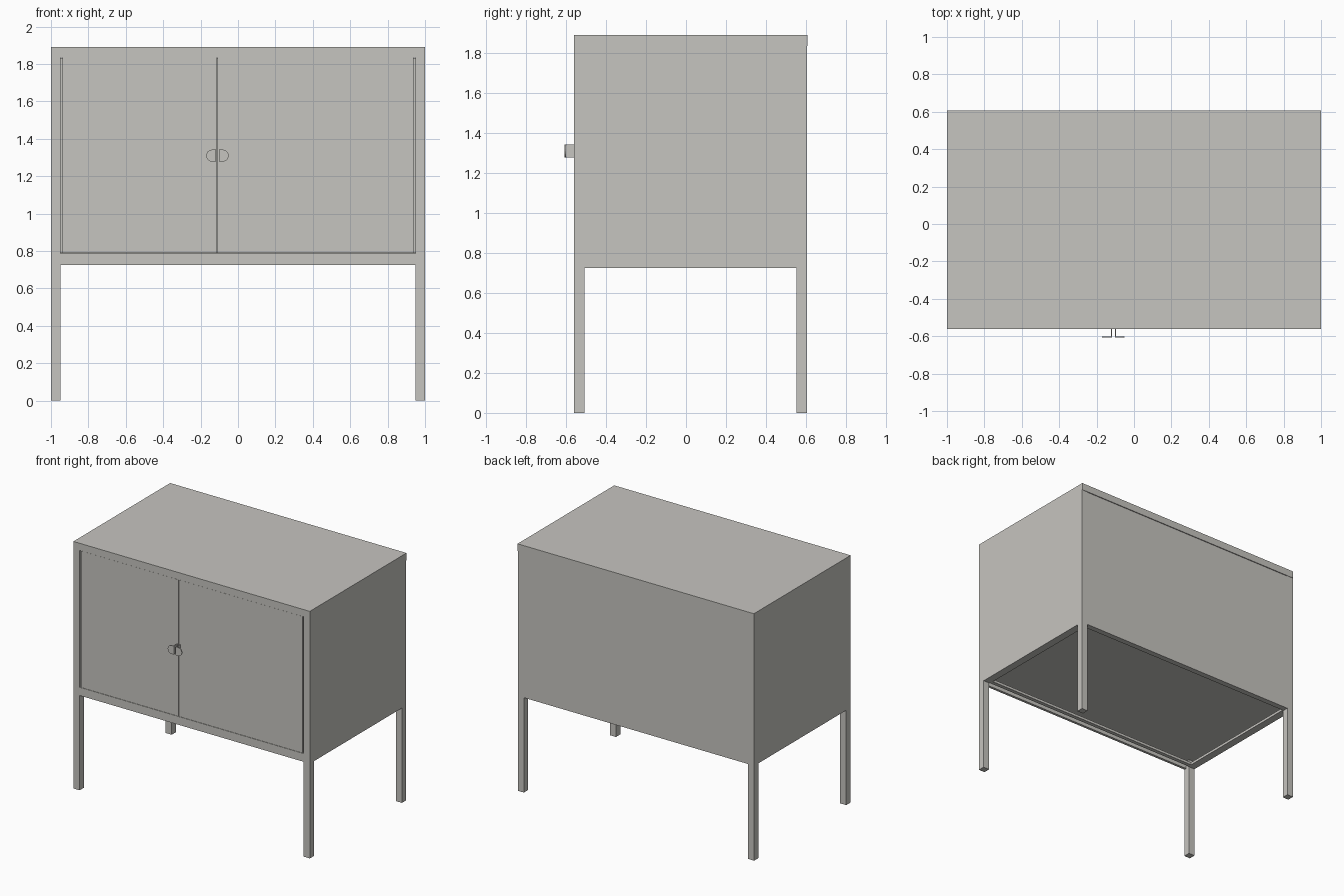
import bpy, bmesh, math

cube = bpy.data.objects.get("Cube")
if cube:
    bpy.data.objects.remove(cube, do_unlink=True)

COLOUR = (0.565, 0.555, 0.525, 1)
metal = bpy.data.materials.new("warm_grey_metal")
metal.use_nodes = True
metal.diffuse_color = COLOUR
metal.node_tree.nodes["Principled BSDF"].inputs["Base Color"].default_value = COLOUR

FRONT, BACK, TOP = -0.56, 0.605, 1.89
FLOOR, LID, TUBE = 0.725, 1.835, 0.052
INNER = 1 - TUBE        # inside face of the legs
PAN = 0.785             # underside of the bottom panel
FLANGE = (FLOOR, FLOOR + 0.02)
LIP = -0.475            # inner edge of the front flange


def finish(name, bm):
    bmesh.ops.recalc_face_normals(bm, faces=bm.faces)
    mesh = bpy.data.meshes.new(name)
    bm.to_mesh(mesh)
    bm.free()
    mesh.materials.append(metal)
    ob = bpy.data.objects.new(name, mesh)
    bpy.context.collection.objects.link(ob)
    return ob


def box(name, x, y, z):
    """Box from (low, high) ranges."""
    bm = bmesh.new()
    bmesh.ops.create_cube(bm, size=1)
    for v in bm.verts:
        v.co = [r[0] if c < 0 else r[1] for c, r in zip(v.co, (x, y, z))]
    return finish(name, bm)


def mirrored(x, side):
    return sorted((x[0] * side, x[1] * side))


# Lid and cabinet shell
box("top_lid", (-1, 1), (FRONT - 0.001, BACK + 0.003), (LID, TOP))
box("back_panel", (-INNER, INNER), (BACK - 0.012, BACK - 0.001), (FLOOR, LID - 0.002))
box("bottom_panel", (-0.988, 0.988), (FRONT + 0.02, BACK - 0.012), (PAN, PAN + 0.008))

for side, label in ((1, "left"), (-1, "right")):
    box(label + "_side_panel", mirrored((0.988, 1), side),
        (FRONT + TUBE, BACK - TUBE), (FLOOR, LID))
    box(label + "_bottom_flange", mirrored((0.94, 0.988), side),
        (FRONT + TUBE, BACK - TUBE), FLANGE)
    # Square legs running up to the lid as corner posts
    for y, end in (((FRONT, FRONT + TUBE), "front"), ((BACK - TUBE, BACK), "back")):
        box(f"{label}_{end}_leg", mirrored((INNER, 1), side), y, (0, LID))

# Rails and flanges under the body
box("front_rail", (-INNER, INNER), (FRONT, FRONT + 0.02), (FLOOR, 0.788))
box("front_flange", (-INNER, INNER), (LIP - 0.03, LIP), FLANGE)
box("back_flange", (-INNER, INNER), (BACK - 0.045, BACK - 0.012), FLANGE)

# Two unequal doors with a fine gap at the edges
MEET, HANDLE_Z, RADIUS = -0.11, 1.31, 0.032
DOOR_Z = (0.79, LID - 0.001)
box("right_door", (-0.938, MEET - 0.001), (FRONT, FRONT + 0.012), DOOR_Z)
box("left_door", (MEET + 0.001, 0.938), (FRONT, FRONT + 0.012), DOOR_Z)


def handle(name, side):
    """Folded tab: a stem out of the door and a plate with a rounded end."""
    bm = bmesh.new()
    start, bend = 0.008, 0.06 - RADIUS
    outline = [(start, -RADIUS)]
    steps = 12
    for i in range(steps + 1):
        a = math.pi * (i / steps - 0.5)
        outline.append((bend + RADIUS * math.cos(a), RADIUS * math.sin(a)))
    outline.append((start, RADIUS))
    face = bm.faces.new([bm.verts.new((MEET + side * u, -0.607, HANDLE_Z + w)) for u, w in outline])
    moved = bmesh.ops.extrude_face_region(bm, geom=[face])["geom"]
    bmesh.ops.translate(bm, vec=(0, 0.006, 0),
                        verts=[g for g in moved if isinstance(g, bmesh.types.BMVert)])
    finish(name + "_plate", bm)
    edges = sorted((MEET + side * start, MEET + side * (start + 0.006)))
    box(name + "_stem", edges, (-0.602, FRONT + 0.002), (HANDLE_Z - RADIUS, HANDLE_Z + RADIUS))


handle("left_handle", 1)
handle("right_handle", -1)
